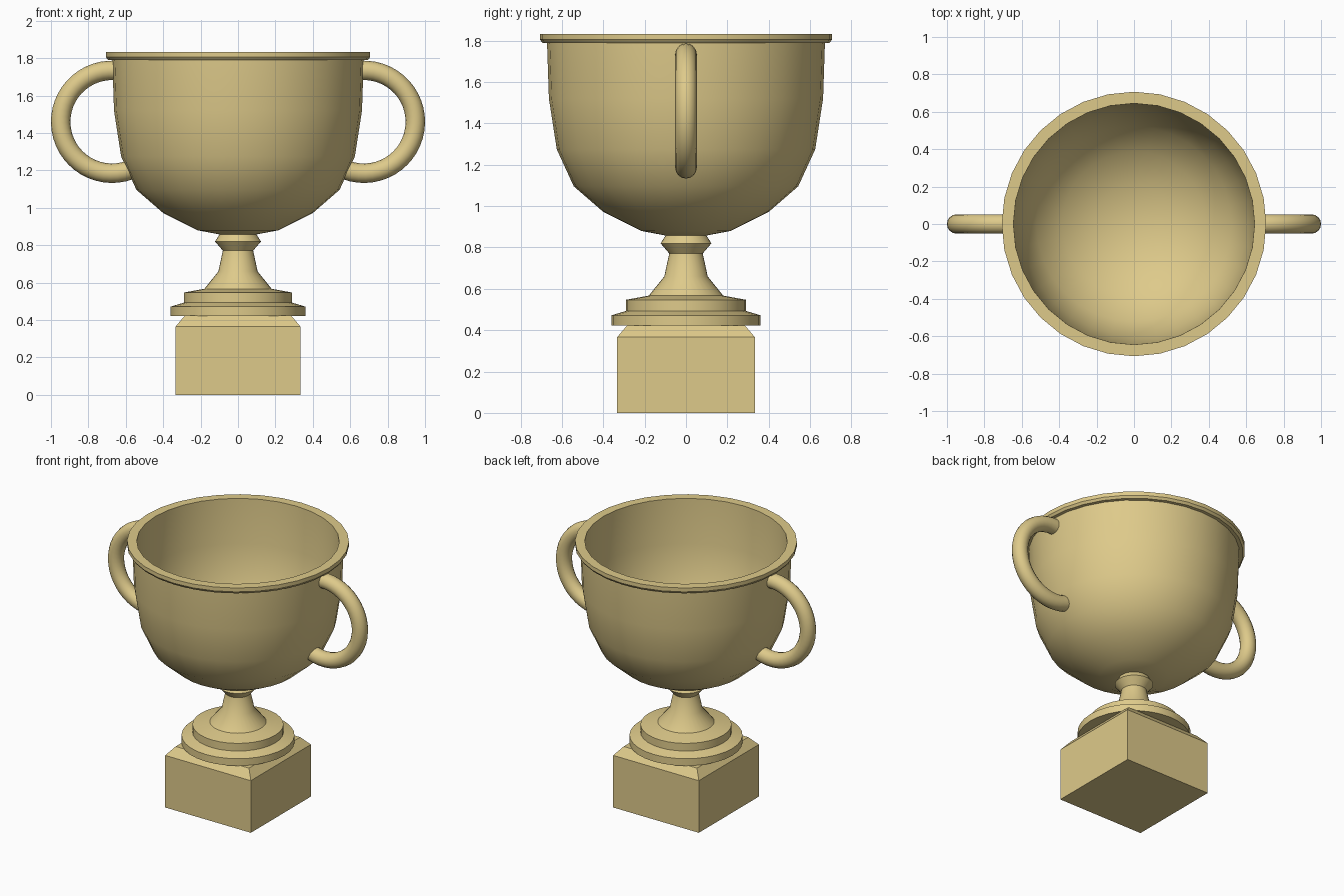
import bpy, bmesh, math
from mathutils import Vector

if "Cube" in bpy.data.objects:
    bpy.data.objects.remove(bpy.data.objects["Cube"])

gold = bpy.data.materials.new("pale gold")
gold.diffuse_color = (0.73, 0.59, 0.255, 1)
gold.use_nodes = True
gold.node_tree.nodes["Principled BSDF"].inputs["Base Color"].default_value = gold.diffuse_color


def finish(name, bm, smooth=True):
    bmesh.ops.remove_doubles(bm, verts=bm.verts, dist=1e-5)
    bmesh.ops.recalc_face_normals(bm, faces=bm.faces)
    me = bpy.data.meshes.new(name)
    bm.to_mesh(me)
    bm.free()
    me.materials.append(gold)
    for p in me.polygons:
        p.use_smooth = smooth
    if smooth:
        me.set_sharp_from_angle(angle=math.radians(32))
    ob = bpy.data.objects.new(name, me)
    bpy.context.collection.objects.link(ob)
    return ob


def lathe(name, profile, sides=32):
    """Revolve (radius, z) points around the z axis."""
    bm = bmesh.new()
    vs = [bm.verts.new((r, 0, z)) for r, z in profile]
    es = [bm.edges.new(pair) for pair in zip(vs, vs[1:])]
    bmesh.ops.spin(bm, geom=vs + es, cent=(0, 0, 0), axis=(0, 0, 1),
                   angle=2 * math.pi, steps=sides)
    return finish(name, bm)


# Bowl: outer wall, rim lip, inner wall
lathe("bowl", [
    (0, 0.857), (0.10, 0.858), (0.217, 0.88), (0.40, 0.972), (0.543, 1.096),
    (0.625, 1.275), (0.663, 1.52), (0.672, 1.79), (0.695, 1.79),
    (0.707, 1.806), (0.707, 1.833), (0.645, 1.833), (0.637, 1.52),
    (0.60, 1.285), (0.522, 1.115), (0.385, 0.995), (0.21, 0.907), (0, 0.883)])

# Stem with collar and two stepped discs
lathe("stem", [
    (0, 0.862), (0.096, 0.862), (0.123, 0.82), (0.081, 0.771), (0.105, 0.66),
    (0.18, 0.567), (0.29, 0.547), (0.29, 0.493), (0.36, 0.472),
    (0.36, 0.422), (0, 0.422)])

# Square plinth with chamfered top
bm = bmesh.new()
rings = [[bm.verts.new((h * sx, h * sy, z))
          for sx, sy in ((-1, -1), (1, -1), (1, 1), (-1, 1))]
         for h, z in ((0.333, 0), (0.333, 0.366), (0.285, 0.423))]
for a, b in zip(rings, rings[1:]):
    for i in range(4):
        j = (i + 1) % 4
        bm.faces.new((a[i], a[j], b[j], b[i]))
bm.faces.new(rings[0])
bm.faces.new(rings[-1])
finish("plinth", bm, smooth=False)


# Handles: round tube swept along an arc, one per side
def handle(name, side, cx=0.673, cz=1.46, R=0.275, r=0.052, steps=28, sides=16):
    bm = bmesh.new()
    rings = []
    for k in range(steps + 1):
        a = math.radians(-110 + 203 * k / steps)
        ring = []
        for s in range(sides):
            t = 2 * math.pi * s / sides
            d = R + r * math.cos(t)
            ring.append(bm.verts.new(Vector((
                side * (cx + d * math.cos(a)), r * math.sin(t),
                cz + d * math.sin(a)))))
        rings.append(ring)
    for a, b in zip(rings, rings[1:]):
        for i in range(sides):
            j = (i + 1) % sides
            bm.faces.new((a[i], a[j], b[j], b[i]))
    bm.faces.new(rings[0])
    bm.faces.new(rings[-1])
    finish(name, bm)


handle("right_handle", 1)
handle("left_handle", -1)
